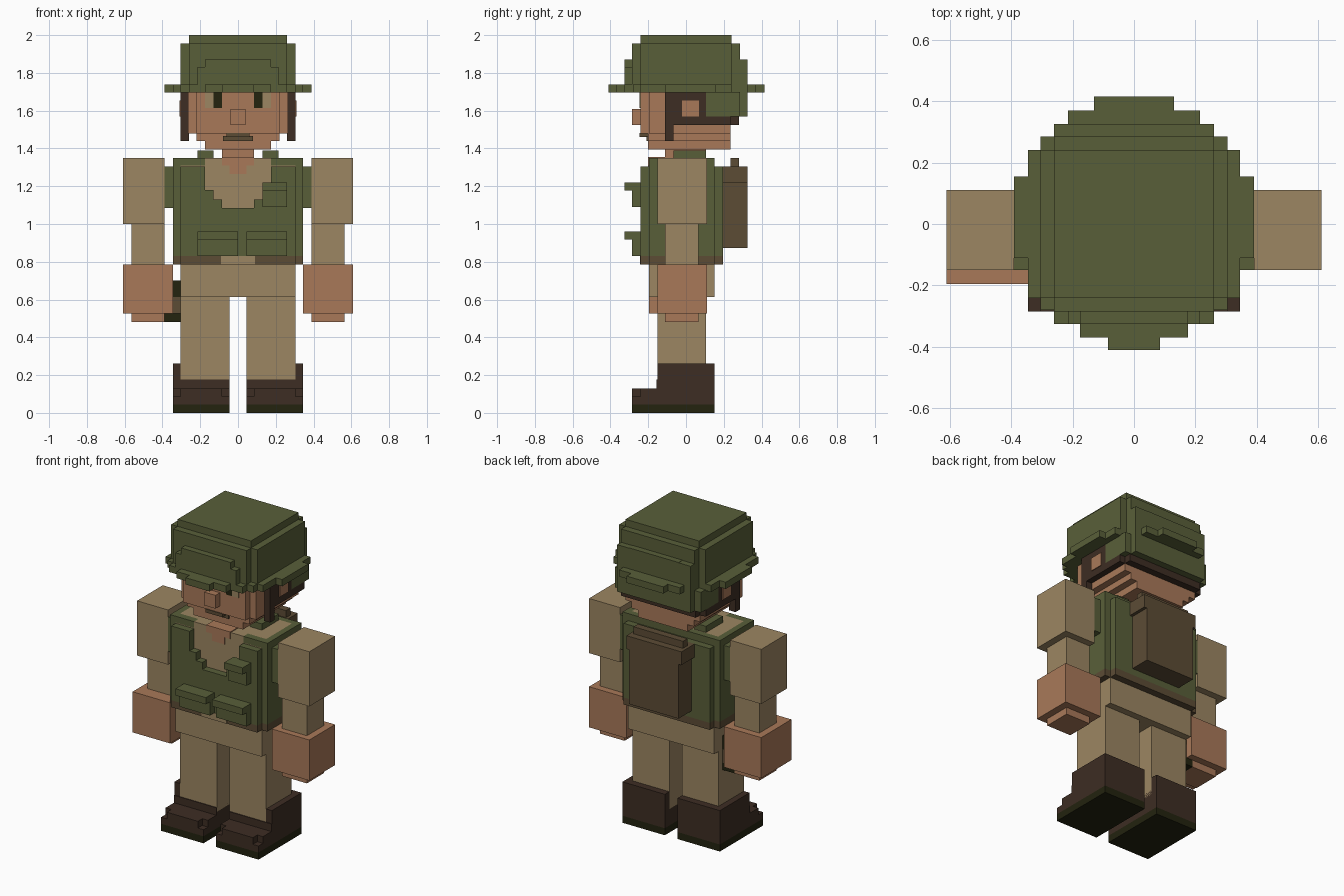
import bpy


def material(name, hex_code):
    m = bpy.data.materials.new(name)
    lin = []
    for i in (0, 2, 4):
        c = int(hex_code[i:i + 2], 16) / 255
        lin.append(c / 12.92 if c <= 0.04045 else ((c + 0.055) / 1.055) ** 2.4)
    m.diffuse_color = (*lin, 1)
    return m


GREEN = material("olive_green", "595F39")
TAN = material("khaki_tan", "9C8662")
SKIN = material("skin", "A97959")
HAIR = material("dark_brown", "3D2D23")
BLACK = material("near_black", "23230F")
BROWN = material("canvas_brown", "5C4C35")


def part(name, mat, boxes, mirror=False):
    """One object made of boxes (x0, x1, y0, y1, z0, z1), optionally mirrored in x."""
    if mirror:
        boxes = boxes + [(-b[1], -b[0], *b[2:]) for b in boxes]
    verts, faces = [], []
    for x0, x1, y0, y1, z0, z1 in boxes:
        n = len(verts)
        verts += [(x, y, z) for z in (z0, z1) for x, y in ((x0, y0), (x1, y0), (x1, y1), (x0, y1))]
        faces += [[n + i for i in f] for f in ((3, 2, 1, 0), (4, 5, 6, 7))]
        faces += [[n + i, n + (i + 1) % 4, n + 4 + (i + 1) % 4, n + 4 + i] for i in range(4)]
    me = bpy.data.meshes.new(name)
    me.from_pydata(verts, [], faces)
    me.materials.append(mat)
    ob = bpy.data.objects.new(name, me)
    bpy.context.collection.objects.link(ob)
    return ob


def wide(w, y0, y1, z0, z1):
    """Box centred on x = 0 with half width w."""
    return (-w, w, y0, y1, z0, z1)


# Boots: sole, stepped toe and shaft that wraps the outside and back of the leg
part("boot_soles", BLACK, [(.045, .345, -.285, .15, 0, .045)], True)
part("boots", HAIR, [
    (.045, .345, -.285, .15, .045, .087),
    (.085, .305, -.285, -.24, .087, .13),
    (.045, .345, -.24, -.15, .087, .13),
    (.045, .345, -.155, .15, .087, .178),
    (.305, .345, -.15, .15, .178, .262),
    (.045, .305, .105, .15, .178, .262)], True)

# Trousers
part("trouser_legs", TAN, [(.045, .305, -.15, .105, .15, .62)], True)
part("hips", TAN, [wide(.305, -.195, .15, .613, .80), wide(.09, -.243, -.15, .785, .83)])

# Shirt and vest
part("shirt", TAN, [wide(.305, -.195, .11, .83, 1.31), wide(.305, -.15, .11, 1.3, 1.35),
                    wide(.175, -.195, -.15, 1.3, 1.35)])
part("vest_lower", GREEN, [wide(.345, -.195, .15, .83, 1.085), wide(.305, -.24, .195, .83, 1.085)])
part("vest_upper", GREEN, [
    (.085, .305, -.24, -.19, 1.085, 1.13),
    (.13, .305, -.24, -.19, 1.13, 1.18),
    (.175, .305, -.24, -.19, 1.18, 1.305),
    (.305, .345, -.195, .15, 1.085, 1.35),
    (.345, .39, -.15, .11, 1.085, 1.305),
    (.175, .305, -.195, -.15, 1.305, 1.35),
    (0, .305, .11, .195, 1.085, 1.305),
    (0, .305, .11, .15, 1.305, 1.35),
    (.13, .215, -.065, .105, 1.34, 1.39)], True)
part("vest_hem", BROWN, [(.09, .305, -.24, .195, .785, .83), (.305, .345, -.195, .15, .785, .83),
                         (0, .09, .15, .195, .785, .83)], True)


def pocket(name, x0, x1, z0, z1):
    part(name, GREEN, [(x0, x1, -.285, -.23, z0, z1 - .043), (x0, x1, -.325, -.23, z1 - .043, z1)])


pocket("chest_pocket", .13, .26, 1.09, 1.22)
pocket("left_waist_pocket", -.215, 0, .83, .96)
pocket("right_waist_pocket", .045, .26, .83, .96)

# Backpack with a stepped top flap
part("backpack", BROWN, [wide(.175, .19, .325, .872, 1.22), wide(.195, .19, .325, 1.22, 1.305),
                         wide(.175, .235, .28, 1.305, 1.35)])

# Holster on one hip
part("holster", BROWN, [(-.345, -.305, -.065, .065, .525, .613)])
part("holster_grip", BLACK, [(-.345, -.3, -.065, .065, .613, .70),
                             (-.39, -.305, -.02, .065, .48, .525)])

# Arms and hands
part("sleeves", TAN, [(.39, .61, -.15, .11, 1.0, 1.35), (.39, .565, -.11, .065, .785, 1.0)], True)
part("right_hand", SKIN, [(.345, .61, -.15, .11, .525, .785), (.39, .565, -.11, .065, .48, .525)])
part("left_hand", SKIN, [(-.61, -.345, -.195, .11, .525, .785), (-.565, -.39, -.11, .065, .48, .525)])

# Neck and the skin showing in the open collar
part("neck", SKIN, [wide(.085, -.11, .105, 1.33, 1.42), wide(.085, -.2, -.11, 1.31, 1.355),
                    wide(.045, -.2, -.15, 1.265, 1.31)])

# Head and face
part("head", SKIN, [wide(.175, -.2, .235, 1.395, 1.44), wide(.22, -.2, .235, 1.44, 1.48),
                    wide(.265, -.195, .235, 1.48, 1.72), wide(.22, -.24, -.19, 1.48, 1.72)])
part("nose", SKIN, [wide(.04, -.285, -.23, 1.525, 1.61)])
part("moustache", BROWN, [wide(.08, -.209, -.195, 1.44, 1.465), wide(.06, -.245, -.2, 1.46, 1.482)])
part("eye_whites", TAN, [(.13, .175, -.245, -.235, 1.613, 1.70)], True)
part("pupils", BLACK, [(.085, .13, -.245, -.235, 1.613, 1.70)], True)

# Hair: sides, sideburns and nape
part("hair", HAIR, [(.26, .305, -.11, .105, 1.525, 1.71), (.26, .305, -.11, -.065, 1.44, 1.525),
                    (.26, .305, .105, .235, 1.525, 1.57), (0, .265, .23, .28, 1.525, 1.57)], True)
part("ears", SKIN, [(.30, .31, -.02, .07, 1.57, 1.655)], True)

# Helmet: stepped dome, neck guard and round brim
part("helmet_dome", GREEN, [
    wide(.305, -.24, .24, 1.70, 1.955),
    wide(.26, -.285, .285, 1.70, 1.955),
    wide(.215, -.325, .325, 1.70, 1.83),
    wide(.175, -.325, .325, 1.82, 1.872),
    wide(.26, -.24, .24, 1.95, 2.0)])
part("helmet_neck_guard", GREEN, [
    (.26, .305, .105, .285, 1.57, 1.70),
    (0, .26, .235, .325, 1.57, 1.87)], True)
part("helmet_brim", GREEN, [
    wide(w, y0, y1, 1.695, 1.738) for w, y0, y1 in (
        (.39, -.11, .155), (.345, -.24, .24), (.305, -.28, .24), (.26, -.325, .325),
        (.215, -.325, .37), (.175, -.37, .37), (.13, -.37, .415), (.085, -.41, .415))])
